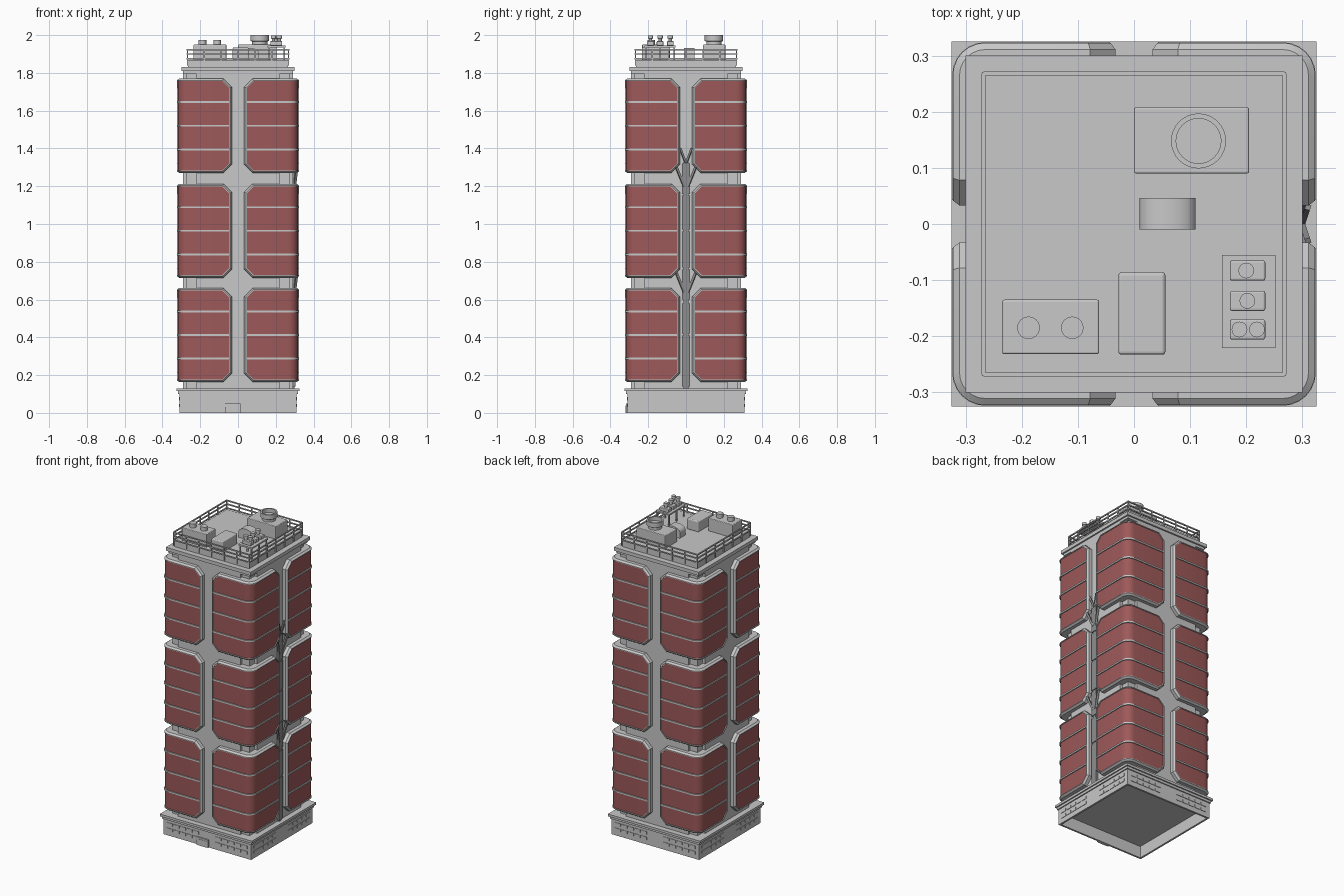
import bpy, bmesh, math
from mathutils import Vector

cube = bpy.data.objects.get("Cube")
if cube:
    bpy.data.objects.remove(cube, do_unlink=True)


def make_material(name, rgb):
    mat = bpy.data.materials.new(name)
    mat.use_nodes = True
    mat.diffuse_color = (*rgb, 1)
    mat.node_tree.nodes["Principled BSDF"].inputs["Base Color"].default_value = (*rgb, 1)
    return mat


CONCRETE = make_material("light concrete", (0.58, 0.58, 0.58))
RED = make_material("brick red", (0.34, 0.1, 0.1))
STEEL = make_material("dark steel", (0.27, 0.27, 0.27))


def finish(bm, name, *mats, smooth=False):
    bmesh.ops.recalc_face_normals(bm, faces=bm.faces)
    mesh = bpy.data.meshes.new(name)
    bm.to_mesh(mesh)
    bm.free()
    obj = bpy.data.objects.new(name, mesh)
    bpy.context.collection.objects.link(obj)
    for mat in mats:
        mesh.materials.append(mat)
    if smooth:
        bpy.ops.object.select_all(action='DESELECT')
        obj.select_set(True)
        bpy.context.view_layer.objects.active = obj
        bpy.ops.object.shade_smooth_by_angle(angle=math.radians(32))
    return obj


def add_box(bm, x, y, z):
    """Add a box from three (low, high) ranges."""
    verts = bmesh.ops.create_cube(bm, size=1)["verts"]
    for v in verts:
        v.co = Vector([(lo + hi) / 2 + c * (hi - lo) for c, (lo, hi) in zip(v.co, (x, y, z))])


def box(name, x, y, z, mat=CONCRETE, bevel=0):
    bm = bmesh.new()
    add_box(bm, x, y, z)
    obj = finish(bm, name, mat)
    if bevel:
        mod = obj.modifiers.new("rounding", 'BEVEL')
        mod.width, mod.segments = bevel, 3
    return obj


def slab(name, half, low, high):
    return box(name, (-half, half), (-half, half), (low, high))


def lathe(name, x, y, profile, mat=CONCRETE, sides=24):
    """Spin a (radius, height) profile about a vertical axis."""
    bm = bmesh.new()
    rings = [[bm.verts.new((x + r * math.cos(2 * math.pi * i / sides),
                            y + r * math.sin(2 * math.pi * i / sides), z))
              for i in range(sides)] for r, z in profile]
    for a, b in zip(rings, rings[1:]):
        for i in range(sides):
            j = (i + 1) % sides
            bm.faces.new((a[i], a[j], b[j], b[i]))
    bm.faces.new(rings[0])
    bm.faces.new(rings[-1])
    return finish(bm, name, mat, smooth=True)


def add_bar(bm, a, b, width):
    """Add a square bar between two points."""
    a, b = Vector(a), Vector(b)
    verts = bmesh.ops.create_cube(bm, size=1)["verts"]
    turn = (b - a).to_track_quat('Z', 'Y')
    for v in verts:
        v.co = (a + b) / 2 + turn @ Vector((v.co.x * width, v.co.y * width, v.co.z * (b - a).length))


# Hollow base with cornice
WALL = 0.31
bm = bmesh.new()
for s in (-1, 1):
    side = sorted((s * WALL, s * (WALL - 0.012)))
    add_box(bm, side, (-WALL, WALL), (0, 0.1))
    add_box(bm, (-WALL + 0.012, WALL - 0.012), side, (0, 0.1))
finish(bm, "base_walls", CONCRETE)
slab("base_ceiling", 0.3, 0.075, 0.1)
slab("base_cornice_lower", 0.317, 0.1, 0.115)
slab("base_cornice_upper", 0.325, 0.115, 0.13)

# Long window bands on every side of the base
bm = bmesh.new()
for side in (-1, 1):
    for half in (-1, 1):
        for low in (0.03, 0.065):
            for i in range(5):
                start = 0.06 + i * 0.046
                along = sorted((half * start, half * (start + 0.04)))
                across = sorted((side * WALL, side * (WALL + 0.003)))
                add_box(bm, along, across, (low, low + 0.018))
                add_box(bm, across, along, (low, low + 0.018))
finish(bm, "base_windows", CONCRETE)
box("entrance", (-0.07, 0.012), (-0.318, -0.3), (0, 0.05))
box("entrance_doors", (-0.058, 0), (-0.32, -0.317), (0, 0.04))

# Tower core: wide arms with stepped corners
slab("core_corners", 0.272, 0.1, 1.81)
box("core_arm_x", (-0.29, 0.29), (-0.22, 0.22), (0.1, 1.81))
box("core_arm_y", (-0.22, 0.22), (-0.29, 0.29), (0.1, 1.81))

# Corner facade panels
CENTRE, GAP, CHAMFER, ARC = 0.265, 0.033, 0.045, 6


def corner_path(depth, inset=0):
    """Plan points round one corner, each with its chamfer height."""
    start, bend = GAP + inset, GAP + CHAMFER + inset * 0.4
    half = [(start, depth, CHAMFER - inset * 0.6), (bend, depth, 0)]
    arc = []
    for i in range(ARC + 1):
        a = math.pi / 2 * (1 - i / ARC)
        r = depth - CENTRE
        arc.append((CENTRE + r * math.cos(a), CENTRE + r * math.sin(a), 0))
    return half + arc + [(y, x, c) for x, y, c in reversed(half)]


def facade_panel(name, sx, sy, low, high):
    bm = bmesh.new()
    rings = []
    # Rings run from the core out to the frame, then in to the red face
    for depth, inset in ((0.268, 0), (0.311, 0), (0.323, 0.009), (0.323, 0.014), (0.318, 0.014)):
        path = corner_path(depth, inset)
        bottom = [bm.verts.new((sx * x, sy * y, low + inset + c)) for x, y, c in path]
        top = [bm.verts.new((sx * x, sy * y, high - inset - c)) for x, y, c in path]
        rings.append((bottom, top))
    for a, b in zip(rings, rings[1:]):
        la, lb = a[0] + a[1][::-1], b[0] + b[1][::-1]
        for i in range(len(la)):
            j = (i + 1) % len(la)
            bm.faces.new((la[i], la[j], lb[j], lb[i]))
    for index, (bottom, top) in ((0, rings[0]), (1, rings[-1])):
        for i in range(len(bottom) - 1):
            face = bm.faces.new((bottom[i], bottom[i + 1], top[i + 1], top[i]))
            face.material_index = index
    finish(bm, name, CONCRETE, RED, smooth=True)

    # Storey bands across the panel
    bm = bmesh.new()
    for k in (1, 2, 3):
        z = low + (high - low) * k / 4
        loops = [[bm.verts.new((sx * x, sy * y, z + dz)) for x, y, c in corner_path(d, 0.01)]
                 for d, dz in ((0.314, -0.005), (0.324, -0.005), (0.324, 0.005), (0.314, 0.005))]
        for a, b in zip(loops, loops[1:] + loops[:1]):
            for i in range(len(a) - 1):
                bm.faces.new((a[i], a[i + 1], b[i + 1], b[i]))
        for end in (0, -1):
            bm.faces.new([loop[end] for loop in loops])
    finish(bm, name + "_bands", CONCRETE, smooth=True)


TIERS = {"lower": (0.163, 0.662), "middle": (0.715, 1.213), "upper": (1.27, 1.77)}
for tier, (low, high) in TIERS.items():
    for fy, sy in (("front", -1), ("back", 1)):
        for fx, sx in (("left", 1), ("right", -1)):
            facade_panel(f"{tier}_{fy}_{fx}_panel", sx, sy, low, high)

# Service riser in the left recess, with splayed struts
for i, (low, high) in enumerate(((0.14, 0.41), (0.42, 0.58), (0.6, 0.76), (0.77, 0.96), (0.97, 1.15), (1.16, 1.32))):
    box(f"riser_duct_{i + 1}", (0.288, 0.304), (-0.02, 0.02), (low, high), STEEL)
bm = bmesh.new()
add_box(bm, (0.288, 0.3), (-0.012, 0.012), (0.13, 1.33))
for z in (0.64, 1.2):
    for s in (-1, 1):
        add_bar(bm, (0.3, s * 0.01, z), (0.312, s * 0.05, z + 0.1), 0.012)
for s in (-1, 1):
    add_bar(bm, (0.3, 0, 1.32), (0.31, s * 0.03, 1.4), 0.01)
finish(bm, "riser_struts", STEEL)

# Roof cornice and deck
slab("roof_cornice_lower", 0.29, 1.795, 1.812)
slab("roof_cornice_upper", 0.3, 1.81, 1.832)
slab("roof_deck", 0.265, 1.83, 1.868)

# Roof railing
bm = bmesh.new()
R = 0.268
for s in (-1, 1):
    for z in (1.875, 1.9, 1.923):
        add_bar(bm, (-R, s * R, z), (R, s * R, z), 0.007)
        add_bar(bm, (s * R, -R, z), (s * R, R, z), 0.007)
    for i in range(7):
        t = -R + 2 * R * i / 6
        add_bar(bm, (t, s * R, 1.84), (t, s * R, 1.926), 0.006)
        add_bar(bm, (s * R, t, 1.84), (s * R, t, 1.926), 0.006)
finish(bm, "roof_railing", CONCRETE)

# Roof plant
DECK = 1.866
box("fan_housing", (0, 0.205), (0.09, 0.208), (DECK, 1.95), bevel=0.004)
lathe("fan_cowl", 0.115, 0.148, ((0.04, 1.945), (0.04, 1.965), (0.049, 1.97), (0.049, 2.0),
                                 (0.04, 2.0), (0.04, 1.975)), sides=32)
box("vent_housing", (-0.235, -0.062), (-0.232, -0.135), (DECK, 1.95), bevel=0.004)
for i, x in enumerate((-0.188, -0.11)):
    lathe(f"vent_cap_{i + 1}", x, -0.185, ((0.02, 1.945), (0.02, 1.975)))
box("plant_box", (-0.028, 0.056), (-0.233, -0.086), (DECK, 1.935), bevel=0.006)
bm = bmesh.new()
hood = [(0.11, DECK), (0.11, 1.905)]
hood += [(0.06 - 0.05 * math.cos(math.pi * i / 8), 1.905 + 0.028 * math.sin(math.pi * i / 8)) for i in range(8, -1, -1)][1:]
hood += [(0.012, DECK)]
sides = [[bm.verts.new((x, y, z)) for x, z in hood] for y in (-0.01, 0.046)]
for i in range(len(hood)):
    j = (i + 1) % len(hood)
    bm.faces.new((sides[0][i], sides[0][j], sides[1][j], sides[1][i]))
for loop in sides:
    bm.faces.new(loop)
finish(bm, "roof_hood", CONCRETE, smooth=True)

# Raised rack with small condensers
bm = bmesh.new()
add_box(bm, (0.157, 0.252), (-0.221, -0.055), (1.935, 1.945))
for x in (0.165, 0.244):
    for y in (-0.213, -0.138, -0.063):
        add_bar(bm, (x, y, DECK), (x, y, 1.94), 0.008)
finish(bm, "rack", CONCRETE)
for i, (y, fans) in enumerate(((-0.083, (0.2,)), (-0.137, (0.202,)), (-0.188, (0.188, 0.219)))):
    box(f"condenser_{i + 1}", (0.171, 0.234), (y - 0.018, y + 0.018), (1.945, 1.968), bevel=0.004)
    for k, x in enumerate(fans):
        lathe(f"condenser_{i + 1}_fan_{k + 1}", x, y, ((0.009, 1.965), (0.009, 1.98), (0.014, 1.982), (0.014, 1.997)), sides=16)
